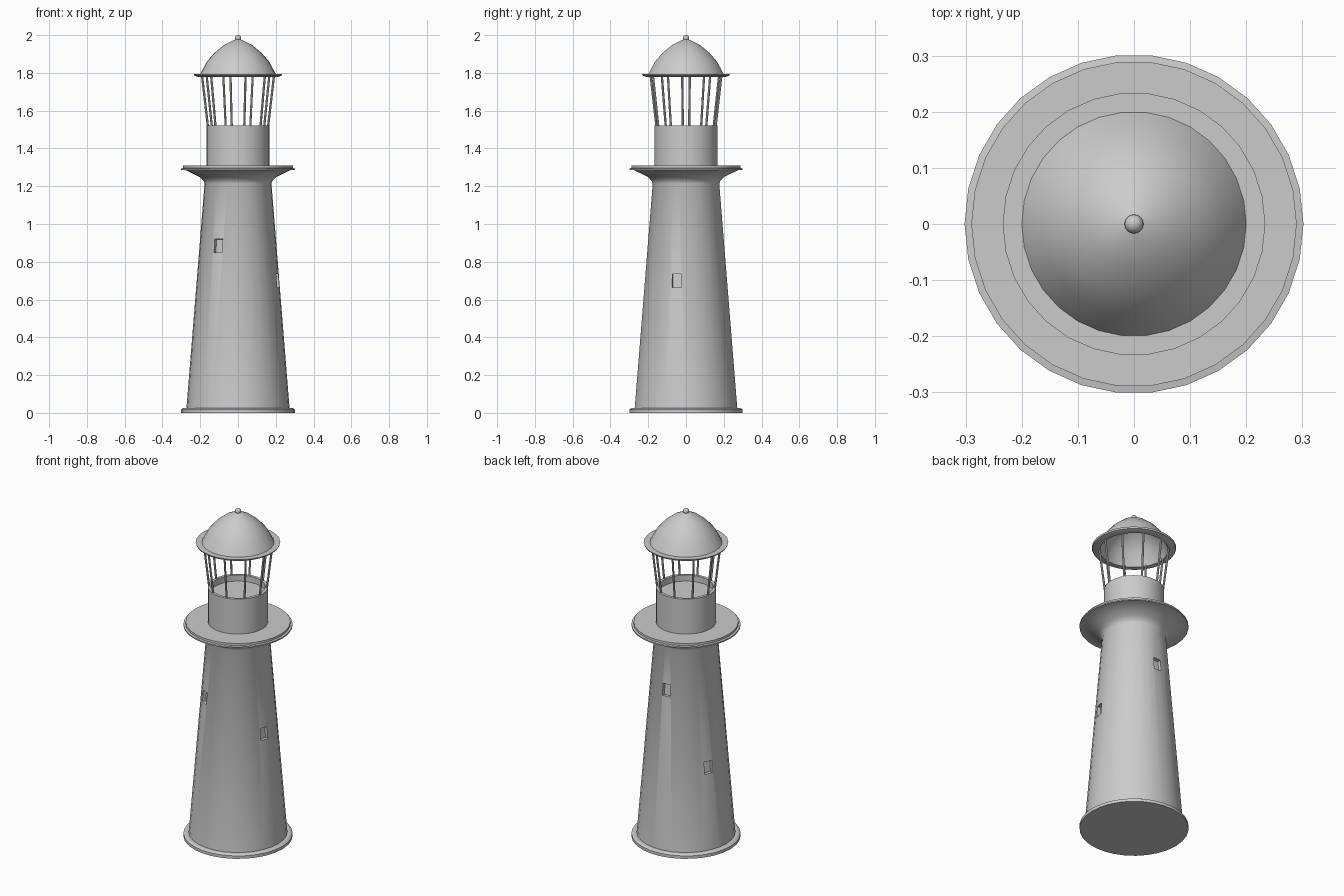
import bpy, bmesh, math
from mathutils import Matrix, Vector

if "Cube" in bpy.data.objects:
    bpy.data.objects.remove(bpy.data.objects["Cube"])

SIDES = 30


def finish(obj, angle=30):
    bpy.ops.object.select_all(action='DESELECT')
    obj.select_set(True)
    bpy.context.view_layer.objects.active = obj
    bpy.ops.object.shade_smooth_by_angle(angle=math.radians(angle))


def make_object(name, bm):
    bmesh.ops.recalc_face_normals(bm, faces=bm.faces)
    mesh = bpy.data.meshes.new(name)
    bm.to_mesh(mesh)
    bm.free()
    obj = bpy.data.objects.new(name, mesh)
    bpy.context.collection.objects.link(obj)
    return obj


def lathe(name, profile, sides=SIDES):
    """Revolve (radius, z) points around z; radius 0 closes onto the axis."""
    bm = bmesh.new()
    rings = []
    for r, z in profile:
        if r == 0:
            rings.append([bm.verts.new((0, 0, z))] * sides)
        else:
            rings.append([bm.verts.new((r * math.cos(2 * math.pi * i / sides),
                                        r * math.sin(2 * math.pi * i / sides), z))
                          for i in range(sides)])
    for a, b in zip(rings, rings[1:]):
        for i in range(sides):
            j = (i + 1) % sides
            bm.faces.new(list(dict.fromkeys((a[i], a[j], b[j], b[i]))))
    return make_object(name, bm)


def around(angle, r, z):
    """Point at an angle from the front, turning towards the right."""
    a = math.radians(angle)
    return Vector((r * math.sin(a), -r * math.cos(a), z))


# Tower with foot ring, flared gallery and gallery lip
tower = lathe("tower", [
    (0, 0), (0.302, 0), (0.302, 0.018), (0.29, 0.025), (0.273, 0.025),
    (0.177, 1.215), (0.184, 1.23), (0.2, 1.247), (0.235, 1.265), (0.28, 1.286),
    (0.302, 1.286), (0.302, 1.294), (0.29, 1.296), (0.29, 1.309), (0, 1.309)])

# Window recesses, placed by (angle from front, height)
bm = bmesh.new()
tilt = Matrix.Rotation(-math.atan(0.096 / 1.19), 4, 'X')
for angle, z in ((-31, 0.885), (77, 0.70), (181.5, 0.965), (247, 0.51)):
    r = 0.273 - 0.096 * (z - 0.025) / 1.19
    m = (Matrix.Translation(around(angle, r, z))
         @ Matrix.Rotation(math.radians(angle), 4, 'Z') @ tilt
         @ Matrix.Diagonal((0.05, 0.044, 0.072, 1)))
    bmesh.ops.create_cube(bm, size=1, matrix=m)
cutter = make_object("window_cutter", bm)
cutter.hide_render = True
mod = tower.modifiers.new("windows", 'BOOLEAN')
mod.operation = 'DIFFERENCE'
mod.solver = 'EXACT'
mod.object = cutter
bpy.context.view_layer.objects.active = tower
bpy.ops.object.modifier_apply(modifier=mod.name)
bpy.data.objects.remove(cutter)
finish(tower)

# Lantern room wall with sunken floor
finish(lathe("lantern_wall", [
    (0.167, 1.30), (0.167, 1.522), (0.15, 1.522), (0.15, 1.485), (0, 1.485)]))

# Leaning lantern bars
bm = bmesh.new()
for k in range(10):
    a = 12 + 36 * k
    low, high = around(a, 0.160, 1.515), around(a, 0.192, 1.79)
    d = high - low
    m = (Matrix.Translation((low + high) / 2)
         @ d.to_track_quat('Z', 'Y').to_matrix().to_4x4())
    bmesh.ops.create_cone(bm, cap_ends=True, segments=8, radius1=0.006,
                          radius2=0.006, depth=d.length, matrix=m)
finish(make_object("lantern_bars", bm))

# Hollow dome roof with projecting rim
finish(lathe("dome_roof", [
    (0, 1.978), (0.02, 1.975), (0.075, 1.947), (0.125, 1.906), (0.166, 1.858),
    (0.2, 1.794), (0.234, 1.794), (0.23, 1.785), (0.212, 1.779), (0.19, 1.779),
    (0.155, 1.852), (0.115, 1.897), (0.065, 1.936), (0, 1.964)]))

# Finial ball
bm = bmesh.new()
bmesh.ops.create_uvsphere(bm, u_segments=16, v_segments=10, radius=0.017,
                          matrix=Matrix.Translation((0, 0, 1.983)))
finish(make_object("finial", bm), 60)
